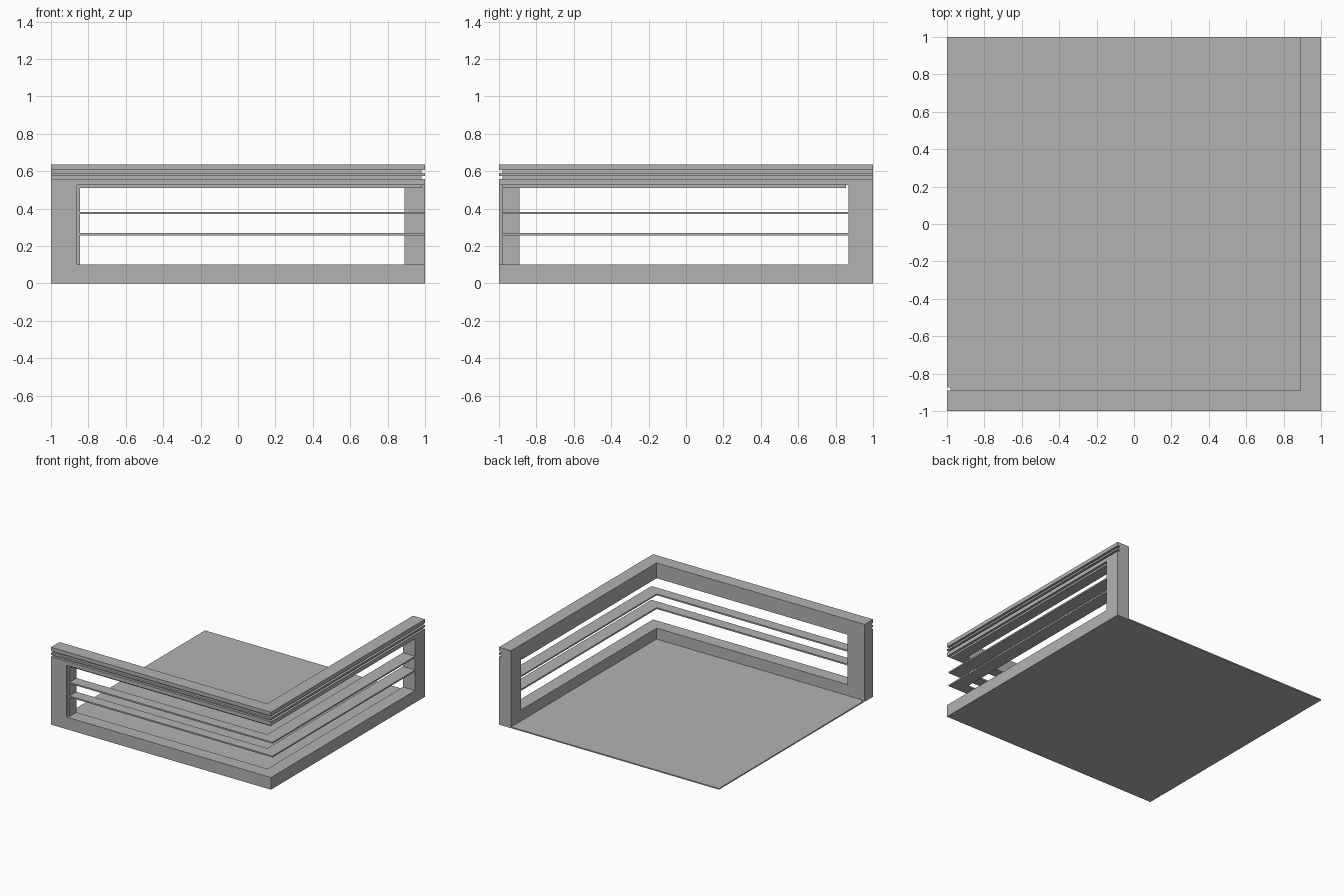
import bpy
import bmesh

cube = bpy.data.objects.get("Cube")
if cube:
    bpy.data.objects.remove(cube, do_unlink=True)

grey = bpy.data.materials.new("concrete grey")
grey.use_nodes = True
colour = (0.45, 0.45, 0.45, 1)
grey.diffuse_color = colour
grey.node_tree.nodes["Principled BSDF"].inputs["Base Color"].default_value = colour

INNER = 0.89     # inner face of both walls
BASE_TOP = 0.1
HEAD = 0.525     # top of the openings
STEP = 0.02      # depth of grooves and recesses


def prism(name, outline, z0, z1):
    """Extrude a plan outline from z0 to z1."""
    bm = bmesh.new()
    face = bm.faces.new([bm.verts.new((x, y, z0)) for x, y in outline])
    out = bmesh.ops.extrude_face_region(bm, geom=[face])
    top = [v for v in out["geom"] if isinstance(v, bmesh.types.BMVert)]
    bmesh.ops.translate(bm, verts=top, vec=(0, 0, z1 - z0))
    bmesh.ops.recalc_face_normals(bm, faces=bm.faces)
    mesh = bpy.data.meshes.new(name)
    bm.to_mesh(mesh)
    bm.free()
    mesh.materials.append(grey)
    obj = bpy.data.objects.new(name, mesh)
    bpy.context.collection.objects.link(obj)
    return obj


def block(name, x0, x1, y0, y1, z0, z1):
    return prism(name, [(x0, y0), (x1, y0), (x1, y1), (x0, y1)], z0, z1)


def corner_band(name, z0, z1, front=1, side=1, x_end=-1, y_end=1):
    """L-shaped run along the front and the side, meeting in one corner."""
    prism(name, [(x_end, -front), (side, -front), (side, y_end),
                 (INNER, y_end), (INNER, -INNER), (x_end, -INNER)], z0, z1)


# Thin floor with a small nick beside the front wall
nick_x, nick_y = -1 + STEP, -INNER + 0.015
prism("floor", [(nick_x, -INNER), (INNER, -INNER), (INNER, 1), (-1, 1),
                (-1, nick_y), (nick_x, nick_y)], 0, 0.01)

# Low parapet wall
corner_band("parapet_base", 0, BASE_TOP)

# End pillars and the recessed liner on the front one
block("front_pillar", -1, -0.86, -1, -INNER, BASE_TOP, HEAD)
block("front_pillar_liner", -0.86, -0.845, -1 + STEP, -INNER, BASE_TOP, HEAD)
block("side_pillar", INNER, 1, 0.87, 1, BASE_TOP, HEAD)

# Two thin shelves crossing the openings
for name, z in (("lower_rail", 0.257), ("upper_rail", 0.37)):
    corner_band(name, z, z + 0.012, front=1 - STEP, x_end=-0.845, y_end=0.87)

# Recessed lintel under the top beam
corner_band("lintel", 0.51, HEAD, 1 - STEP, 1 - STEP, -0.845, 0.855)

# Top beam: solid bands with two recessed grooves between them
levels = [HEAD, 0.557, 0.574, 0.589, 0.605, 0.636]
for i, (z0, z1) in enumerate(zip(levels, levels[1:])):
    reach = 1 - STEP * (i % 2)
    corner_band("groove" if i % 2 else "beam_band", z0, z1, reach, reach)
